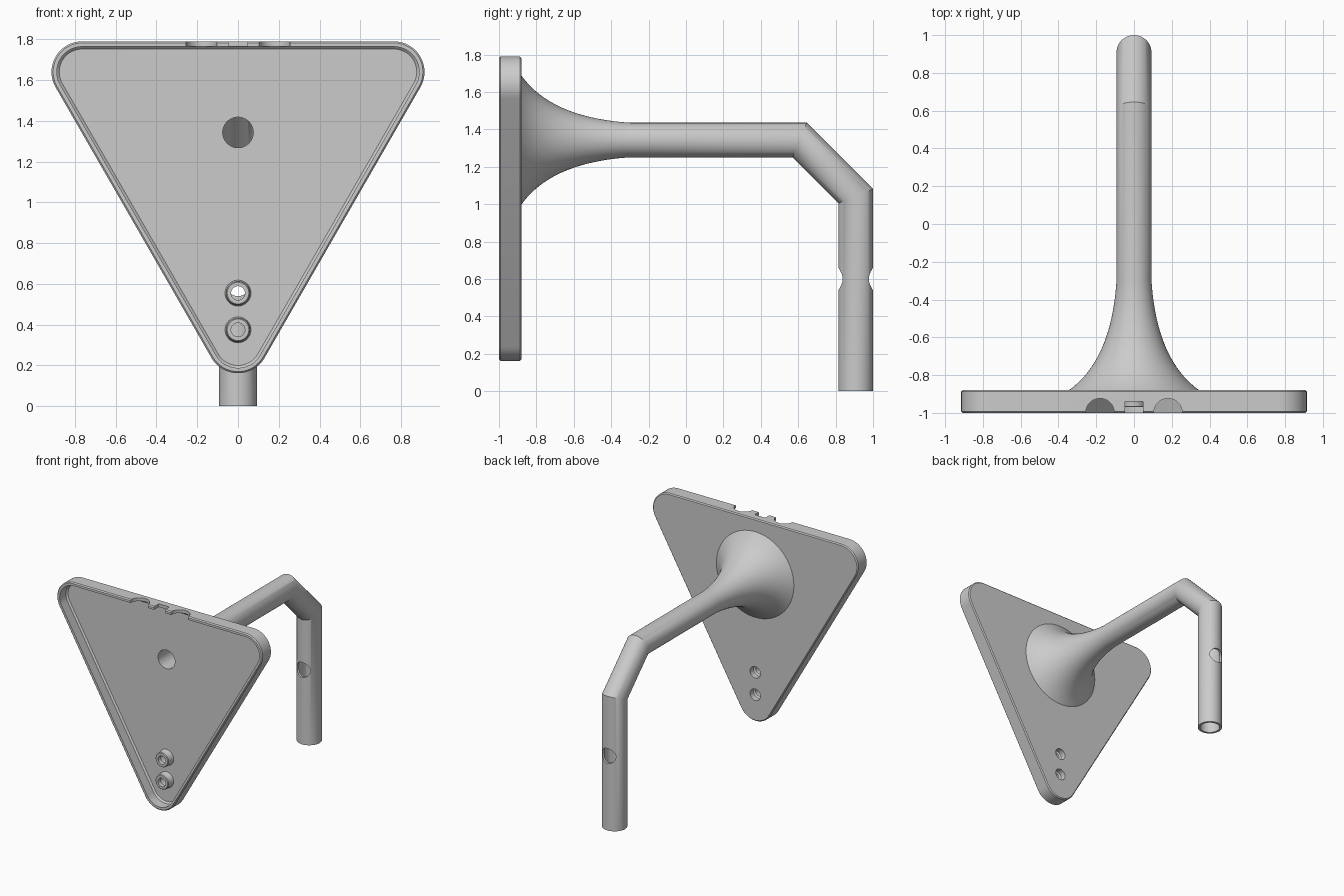
import bpy
import bmesh
from math import sin, cos, pi, radians
from mathutils import Vector

cube = bpy.data.objects.get("Cube")
if cube:
    bpy.data.objects.remove(cube)

grey = bpy.data.materials.new("plain grey")
grey.use_nodes = True
tone = (0.6, 0.6, 0.6, 1)
grey.diffuse_color = tone
grey.node_tree.nodes["Principled BSDF"].inputs["Base Color"].default_value = tone

PIPE_Z, PIPE_R, BORE_R = 1.343, 0.0925, 0.075
DROP_Y, BEND = 0.9075, 0.3
BACK, FLOOR = -0.88, -0.91


def make(name, bm):
    bmesh.ops.recalc_face_normals(bm, faces=bm.faces)
    mesh = bpy.data.meshes.new(name)
    bm.to_mesh(mesh)
    bm.free()
    mesh.materials.append(grey)
    obj = bpy.data.objects.new(name, mesh)
    bpy.context.collection.objects.link(obj)
    return obj


def skin(name, loops, closed):
    """Bridge point loops; either close into a ring or cap both ends."""
    bm = bmesh.new()
    rows = [[bm.verts.new(p) for p in loop] for loop in loops]
    n = len(rows[0])
    pairs = list(zip(rows, rows[1:]))
    if closed:
        pairs.append((rows[-1], rows[0]))
    else:
        bm.faces.new(rows[0])
        bm.faces.new(rows[-1])
    for a, b in pairs:
        for i in range(n):
            j = (i + 1) % n
            bm.faces.new((a[i], a[j], b[j], b[i]))
    return make(name, bm)


def ring(y, z, r, tilt=0, stretch=1, n=64):
    """Circle across a path in the YZ plane, tilted for mitred bends."""
    t = radians(tilt)
    up = Vector((0, sin(t), cos(t))) * stretch
    return [Vector((0, y, z)) + r * (Vector((cos(a), 0, 0)) + up * sin(a))
            for a in (2 * pi * i / n for i in range(n))]


def rounded_triangle(y, r):
    pts = []
    for cx, cz, start in ((0.765, 1.64, -30), (-0.765, 1.64, 90), (0, 0.312, 210)):
        for i in range(17):
            a = radians(start + 120 * i / 16)
            pts.append((cx + r * cos(a), y, cz + r * sin(a)))
    return pts


def cut(obj, cutter):
    cutter.hide_render = True
    mod = obj.modifiers.new("cut", 'BOOLEAN')
    mod.operation, mod.solver, mod.object = 'DIFFERENCE', 'EXACT', cutter
    bpy.context.view_layer.objects.active = obj
    bpy.ops.object.modifier_apply(modifier=mod.name)
    bpy.data.objects.remove(cutter)


def smooth(obj):
    bpy.ops.object.select_all(action='DESELECT')
    obj.select_set(True)
    bpy.context.view_layer.objects.active = obj
    bpy.ops.object.shade_smooth_by_angle(angle=radians(32))


# Triangular tray: rounded outer block with softened edges, hollowed from the front
R, WALL, SOFT = 0.15, 0.026, 0.008
tray = skin("triangular_tray", [
    rounded_triangle(-1, R - SOFT), rounded_triangle(-1 + SOFT, R),
    rounded_triangle(BACK - SOFT, R), rounded_triangle(BACK, R - SOFT)], False)
cut(tray, skin("tray_cavity", [
    rounded_triangle(-1.1, R - WALL), rounded_triangle(FLOOR - 0.012, R - WALL),
    rounded_triangle(FLOOR, R - WALL - 0.012)], False))
cut(tray, skin("bore_cutter", [ring(-0.95, PIPE_Z, 0.076), ring(-0.85, PIPE_Z, 0.076)], False))

# Cable notches in the top rim
for x in (-0.18, 0.18):
    bm = bmesh.new()
    bmesh.ops.create_cone(bm, cap_ends=True, segments=48, radius1=0.076, radius2=0.076, depth=0.12)
    bmesh.ops.translate(bm, verts=bm.verts, vec=(x, -1, 1.795))
    cut(tray, make("round_notch", bm))
bm = bmesh.new()
bmesh.ops.create_cube(bm, size=1)
bmesh.ops.scale(bm, verts=bm.verts, vec=(0.095, 0.118, 0.12))
bmesh.ops.translate(bm, verts=bm.verts, vec=(0, -1, 1.795))
cut(tray, make("square_notch", bm))

# Screw bosses with a wider recess opening at the back
for name, z in (("upper_screw_boss", 0.555), ("lower_screw_boss", 0.375)):
    cut(tray, skin("screw_cutter", [ring(-0.95, z, 0.047), ring(-0.85, z, 0.047)], False))
    profile = [(BACK, 0.046), (BACK, 0.05), (FLOOR + 0.005, 0.05), (FLOOR + 0.005, 0.066),
               (FLOOR - 0.008, 0.06), (-0.965, 0.058), (-0.97, 0.053),
               (-0.97, 0.034), (-0.935, 0.034), (-0.925, 0.046)]
    smooth(skin(name, [ring(y, z, r, n=40) for y, r in profile], True))
smooth(tray)

# Hollow arm: flared trumpet base, straight run, two mitred bends, drop pipe
flare = []
a, b, c = Vector((BACK, 0.345)), Vector((-0.72, 0.12)), Vector((-0.3, PIPE_R))
for i in range(21):
    t = i / 20
    y, r = a * (1 - t) ** 2 + b * 2 * t * (1 - t) + c * t * t
    flare.append(ring(y, PIPE_Z, r))


def run(r):
    s = 1 / cos(radians(22.5))
    return [ring(DROP_Y - BEND, PIPE_Z, r, 22.5, s),
            ring(DROP_Y, PIPE_Z - BEND, r, 67.5, s),
            ring(DROP_Y, 0, r, 90)]


inside = [ring(FLOOR, PIPE_Z, BORE_R)] + run(BORE_R)
arm = skin("hollow_arm", flare + run(PIPE_R) + inside[::-1], True)

# Cross hole through the drop pipe
cut(arm, skin("cross_hole", [ring(0.7, 0.6, 0.06), ring(1.1, 0.6, 0.06)], False))
smooth(arm)
